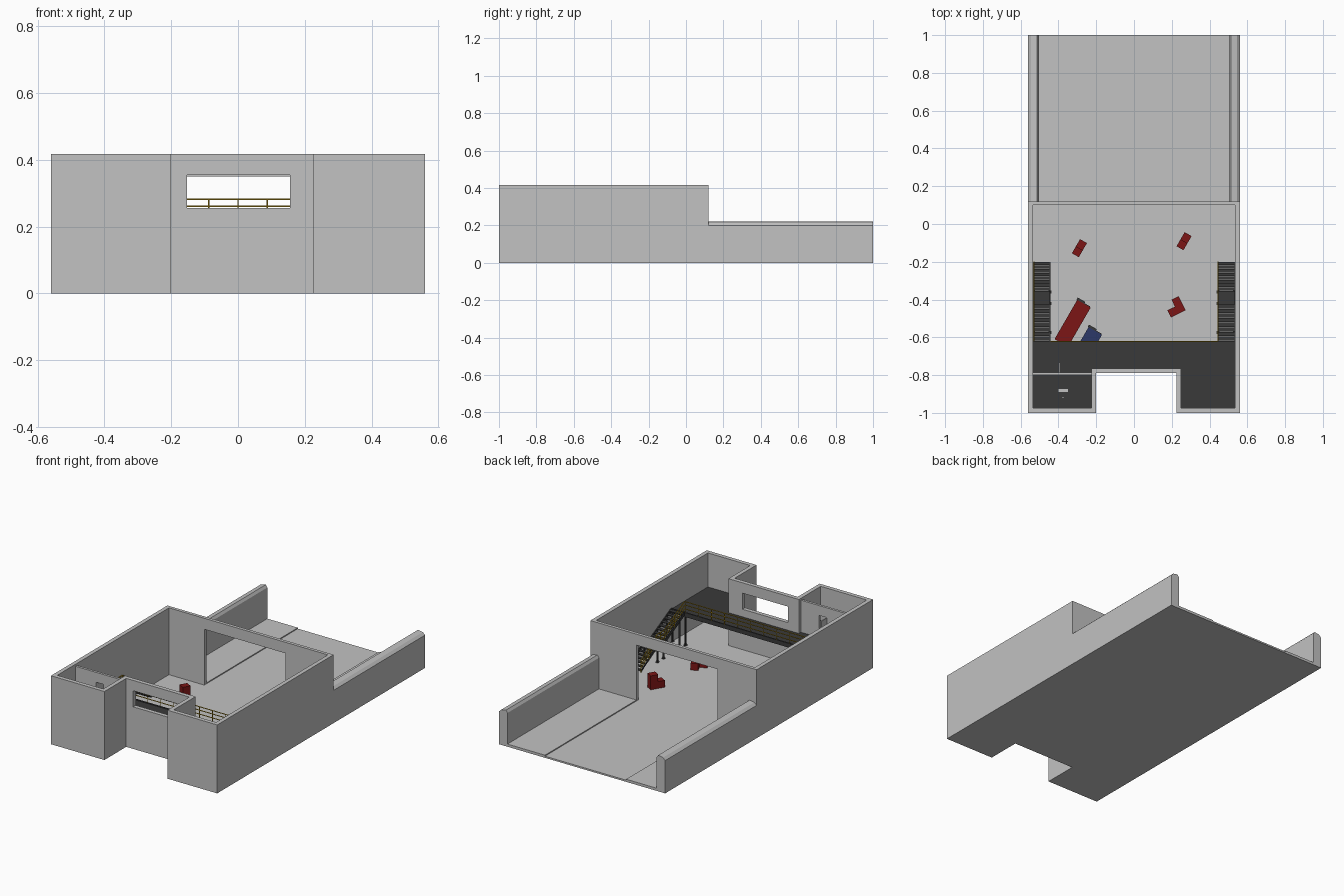
import bpy, bmesh, math
from mathutils import Matrix, Vector

if "Cube" in bpy.data.objects:
    bpy.data.objects.remove(bpy.data.objects["Cube"])


def mat(name, r, g, b):
    m = bpy.data.materials.new(name)
    m.diffuse_color = (r, g, b, 1)
    m.use_nodes = True
    m.node_tree.nodes["Principled BSDF"].inputs["Base Color"].default_value = m.diffuse_color
    return m


CONCRETE = mat("concrete grey", 0.54, 0.54, 0.54)
STEEL = mat("dark steel", 0.042, 0.042, 0.042)
YELLOW = mat("safety yellow", 0.55, 0.34, 0.01)
RED = mat("dark red", 0.2, 0.008, 0.008)
BLUE = mat("navy blue", 0.025, 0.04, 0.14)


def finish(bm, name, m):
    bmesh.ops.recalc_face_normals(bm, faces=bm.faces)
    me = bpy.data.meshes.new(name)
    bm.to_mesh(me)
    bm.free()
    ob = bpy.data.objects.new(name, me)
    bpy.context.collection.objects.link(ob)
    if m:
        me.materials.append(m)
    return ob


def add_box(bm, x0, x1, y0, y1, z0, z1):
    M = Matrix.Translation(((x0 + x1) / 2, (y0 + y1) / 2, (z0 + z1) / 2)) @ \
        Matrix.Diagonal((x1 - x0, y1 - y0, z1 - z0, 1))
    bmesh.ops.create_cube(bm, size=1, matrix=M)


def boxes(name, m, *dims):
    bm = bmesh.new()
    for d in dims:
        add_box(bm, *d)
    return finish(bm, name, m)


def prism(name, m, pts, shift):
    """Extrude a closed 3D outline along a vector."""
    bm = bmesh.new()
    f = bm.faces.new([bm.verts.new(p) for p in pts])
    r = bmesh.ops.extrude_face_region(bm, geom=[f])
    bmesh.ops.translate(bm, vec=Vector(shift),
                        verts=[v for v in r["geom"] if isinstance(v, bmesh.types.BMVert)])
    return finish(bm, name, m)


def tubes(name, m, paths, r):
    cu = bpy.data.curves.new(name, "CURVE")
    cu.dimensions = "3D"
    cu.bevel_depth = r
    cu.bevel_resolution = 1
    cu.use_fill_caps = True
    for p in paths:
        s = cu.splines.new("POLY")
        s.points.add(len(p) - 1)
        for q, c in zip(s.points, p):
            q.co = (*c, 1)
    cu.materials.append(m)
    ob = bpy.data.objects.new(name, cu)
    bpy.context.collection.objects.link(ob)
    return ob


def cut(ob, name, *d):
    c = boxes(name, None, d)
    c.hide_render = True
    c.hide_viewport = False
    c.display_type = "WIRE"
    md = ob.modifiers.new(name, "BOOLEAN")
    md.operation = "DIFFERENCE"
    md.solver = "EXACT"
    md.object = c


FLOOR, DECK, TOP = 0.01, 0.21, 0.417

# base slab with the notched front, under hall and yard
outline = [(-.56, .12), (-.56, -1), (-.2, -1), (-.2, -.79), (.225, -.79), (.225, -1), (.56, -1), (.56, .12)]
inner = [(-.535, .10), (-.535, -.975), (-.225, -.975), (-.225, -.765),
         (.25, -.765), (.25, -.975), (.535, -.975), (.535, .10)]
slab = [(-.56, 1)] + outline[1:-1] + [(.56, 1)]
prism("base_slab", CONCRETE, [(x, y, 0) for x, y in slab], (0, 0, FLOOR))

# hall walls: a ring between the two outlines
bm = bmesh.new()
loops = [[bm.verts.new((x, y, z)) for x, y in o] for o, z in
         ((outline, FLOOR), (outline, TOP), (inner, TOP), (inner, FLOOR))]
for k in range(4):
    a, b = loops[k], loops[(k + 1) % 4]
    for i in range(8):
        j = (i + 1) % 8
        bm.faces.new((a[i], a[j], b[j], b[i]))
walls = finish(bm, "hall_walls", CONCRETE)
cut(walls, "gate_cutter", -.297, .25, .05, .2, -.05, .35)
cut(walls, "window_cutter", -.153, .155, -.85, -.70, .256, .354)

# yard: raised side strips and low parapet walls with chamfered tops
boxes("yard_side_strips", CONCRETE, (-.505, -.297, .12, 1, FLOOR, .016), (.25, .505, .12, 1, FLOOR, .016))
for s, side in ((-1, "left"), (1, "right")):
    prof = [(.56, FLOOR), (.56, .2), (.545, .214), (.513, .22), (.503, .205), (.503, FLOOR)]
    prism("yard_wall_" + side, CONCRETE, [(s * x, .12, z) for x, z in prof], (0, .88, 0))

# upper deck and its edge beam
deck = [(-.535, -.62)] + inner[1:-1] + [(.535, -.62)]
prism("upper_deck", STEEL, [(x, y, DECK - .012) for x, y in deck], (0, 0, .012))
boxes("deck_edge_beam", STEEL, (-.535, .535, -.628, -.62, DECK - .022, DECK + .004))

# deck railing
xs = [-.44 + .088 * i for i in range(11)]
tubes("deck_rail_posts", YELLOW, [[(x, -.622, DECK), (x, -.622, .281)] for x in xs], .002)
tubes("deck_rail_bars", YELLOW, [[(-.44, -.622, z), (.44, -.622, z)] for z in (.236, .26, .281)], .0025)


# stairs: two flights with a landing between
def stair(side, cx, rail_x):
    x0, x1 = cx - .042, cx + .042
    flights = [(-.20, -.355, FLOOR, .11), (-.425, -.62, .11, DECK)]
    n = 8
    bm = bmesh.new()
    for ya, yb, za, zb in flights:
        for i in range(n):
            y = ya + (yb - ya) * i / n
            z = za + (zb - za) * (i + 1) / n
            add_box(bm, x0, x1, y + (yb - ya) / n * .9, y, z - .005, z)
    add_box(bm, x0, x1, -.425, -.355, .102, .11)
    finish(bm, side + "_stair_treads", STEEL)
    path = [(-.20, FLOOR), (-.355, .11), (-.425, .11), (-.62, DECK)]
    for k, x in enumerate((x0 - .004, x1)):
        band = [(x, y, z + .008) for y, z in path] + [(x, y, max(z - .014, FLOOR)) for y, z in path[::-1]]
        prism(f"{side}_stair_stringer_{k + 1}", STEEL, band, (.004, 0, 0))
    # support columns with foot plates
    bm = bmesh.new()
    for y, h in ((-.36, .105), (-.42, .105), (-.575, .18), (-.63, DECK - .012)):
        for x in (x0 - .002, x1 + .002):
            add_box(bm, x - .004, x + .004, y - .004, y + .004, FLOOR, h)
            add_box(bm, x - .008, x + .008, y - .008, y + .008, FLOOR, .014)
    finish(bm, side + "_stair_columns", STEEL)
    # handrail with posts
    bars = [[(rail_x, y, z + h) for y, z in path] for h in (.026, .048, .071)]
    tubes(side + "_stair_rail_bars", YELLOW, bars, .003)
    posts = []
    for (ya, za), (yb, zb) in zip(path, path[1:]):
        for t in (0, .5):
            y, z = ya + (yb - ya) * t, za + (zb - za) * t
            posts.append([(rail_x, y, z), (rail_x, y, z + .071)])
    tubes(side + "_stair_rail_posts", YELLOW, posts, .0025)


stair("left", -.489, -.530)
stair("right", .489, .444)

# small room on the deck: partition, open door, desk and stool
part = boxes("room_partition", CONCRETE, (-.54, -.22, -.80, -.785, DECK, .405))
cut(part, "doorway_cutter", -.395, -.345, -.83, -.75, DECK - .02, .345)
boxes("room_door", CONCRETE, (-.399, -.393, -.785, -.733, DECK, .343), (-.404, -.388, -.745, -.741, .275, .281))
boxes("room_desk", CONCRETE, (-.402, -.348, -.892, -.872, .250, .256),
      (-.400, -.394, -.890, -.874, DECK, .25), (-.356, -.350, -.890, -.874, DECK, .25))
boxes("room_stool", CONCRETE, (-.382, -.370, -.924, -.912, DECK, .236))


def place(ob, x, y, deg):
    ob.location = (x, y, FLOOR)
    ob.rotation_euler = (0, 0, math.radians(deg))


# large machines lying on the hall floor, partly beneath the deck
for name, m, x, y in (("red_machine", RED, -.325, -.526), ("blue_machine", BLUE, -.265, -.67)):
    place(boxes(name, m, (-.12, .12, -.041, .041, 0, .075)), x, y, 60)
    place(boxes(name + "_panel", STEEL, (.12, .124, -.036, .036, .006, .069)), x, y, 60)
    place(boxes(name + "_lever", STEEL, (.12, .132, -.002, .045, .06, .066)), x, y, 60)

# small stepped red crates
for i, (x, y) in enumerate(((-.289, -.128), (.265, -.091))):
    place(boxes(f"stepped_crate_{i + 1}", RED, (-.043, .043, -.021, .021, 0, .042),
                (-.003, .043, -.021, .021, .042, .085)), x, y, 60)
# tipped crate lying on its side
place(boxes("tipped_crate", RED, (-.043, .043, -.021, .021, 0, .042),
            (.001, .043, .021, .062, 0, .042)), .225, -.457, 26)
